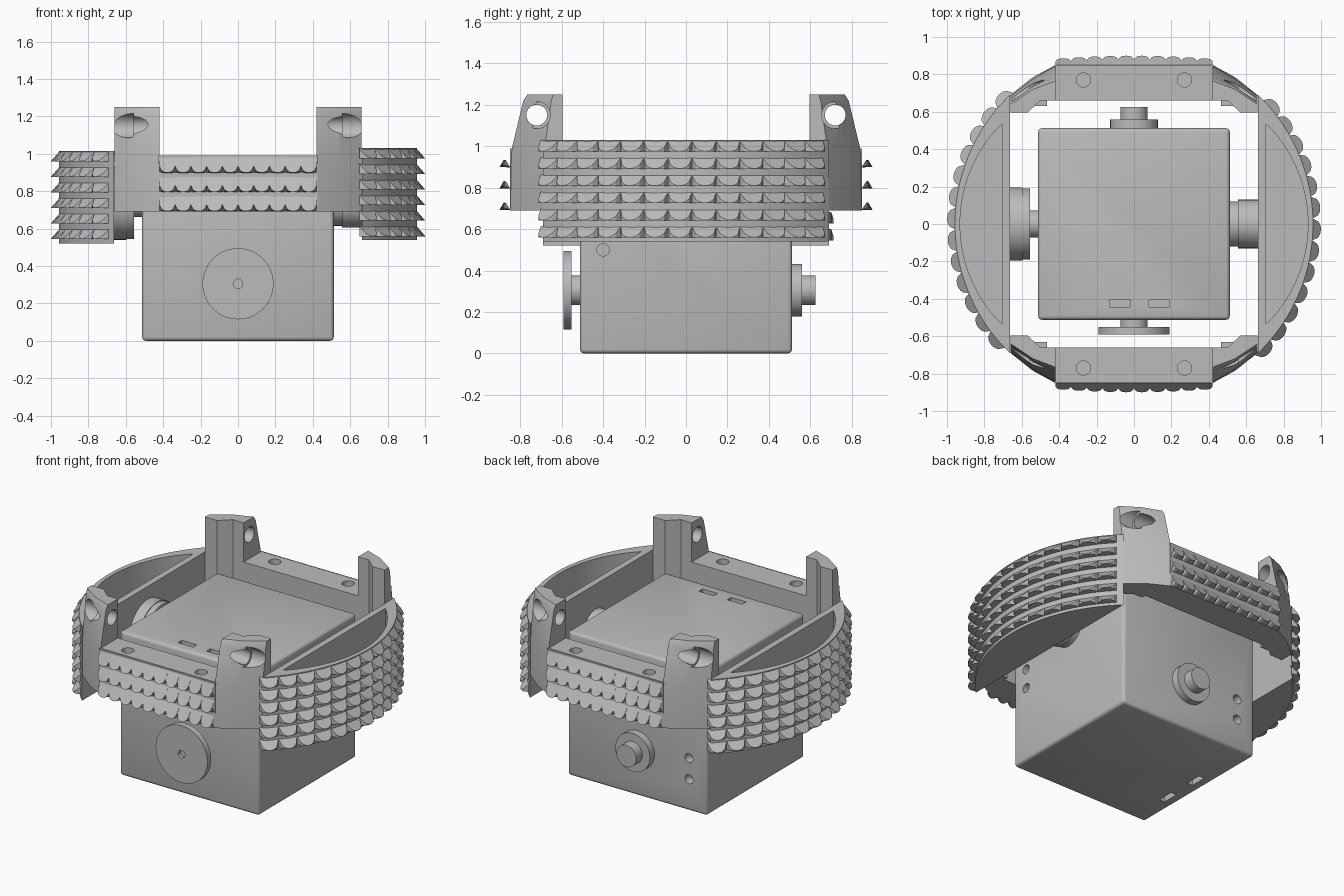
import bpy, bmesh, math
from mathutils import Vector, Matrix

if "Cube" in bpy.data.objects:
    bpy.data.objects.remove(bpy.data.objects["Cube"])

grey = bpy.data.materials.new("plain_grey")
grey.use_nodes = True
colour = (0.5, 0.5, 0.5, 1)
grey.diffuse_color = colour
grey.node_tree.nodes["Principled BSDF"].inputs["Base Color"].default_value = colour


def finish(name, bm):
    bmesh.ops.recalc_face_normals(bm, faces=bm.faces)
    mesh = bpy.data.meshes.new(name)
    bm.to_mesh(mesh)
    bm.free()
    mesh.materials.append(grey)
    ob = bpy.data.objects.new(name, mesh)
    bpy.context.collection.objects.link(ob)
    return ob


def activate(ob):
    bpy.ops.object.select_all(action='DESELECT')
    ob.select_set(True)
    bpy.context.view_layer.objects.active = ob


def loft(name, layers):
    """Solid through stacked outlines, each given as (z, [(x, y), ...])."""
    bm = bmesh.new()
    rings = [[bm.verts.new((x, y, z)) for x, y in pts] for z, pts in layers]
    for a, b in zip(rings, rings[1:]):
        for i in range(len(a)):
            j = (i + 1) % len(a)
            bm.faces.new((a[i], a[j], b[j], b[i]))
    bm.faces.new(rings[0])
    bm.faces.new(rings[-1])
    return finish(name, bm)


def box(name, lo, hi):
    pts = [(lo[0], lo[1]), (hi[0], lo[1]), (hi[0], hi[1]), (lo[0], hi[1])]
    return loft(name, [(lo[2], pts), (hi[2], pts)])


def cylinder(name, a, b, r, sides=40):
    a, b = Vector(a), Vector(b)
    bm = bmesh.new()
    turn = Vector((0, 0, 1)).rotation_difference(b - a).to_matrix().to_4x4()
    bmesh.ops.create_cone(bm, cap_ends=True, segments=sides, radius1=r, radius2=r,
                          depth=(b - a).length, matrix=Matrix.Translation((a + b) / 2) @ turn)
    return finish(name, bm)


def smooth(ob):
    activate(ob)
    bpy.ops.object.shade_smooth_by_angle(angle=math.radians(30))


def cut(ob, cutters):
    for c in cutters:
        c.hide_render = True
        mod = ob.modifiers.new("cut", 'BOOLEAN')
        mod.object, mod.operation, mod.solver = c, 'DIFFERENCE', 'EXACT'
        activate(ob)
        bpy.ops.object.modifier_apply(modifier=mod.name)
        bpy.data.objects.remove(c)


def add_tooth(bm, base, out, width, height, depth, edge):
    """Wedge with a rounded lip: flat sloping top, upright rim, flat underside.
    edge is the share of the depth kept at the two sides."""
    side = Vector((-out.y, out.x, 0))
    lip, rim = [], []
    for i in range(9):
        u = i / 4 - 1
        d = edge + (1 - edge) * math.sqrt(1 - u * u)
        foot = base + side * u * width / 2 + out * depth * d
        lip.append(bm.verts.new(foot + Vector((0, 0, height * (1 - d) + .001))))
        # with a kept edge the underside runs straight back to the wall
        rim.append(bm.verts.new(foot - out * depth * d if edge else foot))
    top = [bm.verts.new(base + side * u * width / 2 - out * .006 + Vector((0, 0, height + .004)))
           for u in (-1, 1)]
    bm.faces.new([top[0]] + lip + [top[1]])
    for i in range(8):
        bm.faces.new((lip[i], rim[i], rim[i + 1], lip[i + 1]))
    if not edge:
        bm.faces.new(rim)


# Central box with rounded edges, screw holes and slots
body = box("body", (-.512, -.512, 0), (.512, .512, .955))
bev = body.modifiers.new("round", 'BEVEL')
bev.width, bev.segments = .02, 3
activate(body)
bpy.ops.object.modifier_apply(modifier="round")
cuts = [box("slot", (x, -.445, .915), (x + .11, -.405, 1)) for x in (-.13, .08)]
cuts += [box("slot", (-.45, y, -.1), (-.41, y + .11, .04)) for y in (-.25, .01)]
cuts += [cylinder("hole", (-.38, .45, z), (-.38, .6, z), .03, 20) for z in (.21, .35)]
cuts += [cylinder("hole", (.45, -.4, z), (.6, -.4, z), .03, 20) for z in (.5, .63)]
cut(body, cuts)
smooth(body)

# Wheel horn and shaft on the front, stepped knob on the back
horn = cylinder("front_horn", (0, -.592, .305), (0, -.552, .305), .19, 64)
cut(horn, [cylinder("hole", (0, -.7, .305), (0, -.57, .305), .025, 20)])
parts = [horn,
         cylinder("front_shaft", (0, -.57, .305), (0, -.5, .305), .072),
         cylinder("back_flange", (0, .5, .305), (0, .56, .305), .127),
         cylinder("back_knob", (0, .55, .305), (0, .625, .305), .072)]

# Pivots joining the box to the side panels
parts += [cylinder("right_shaft", (-.57, 0, .735), (-.5, 0, .735), .072),
          cylinder("right_horn", (-.6, 0, .735), (-.555, 0, .735), .19, 64),
          cylinder("right_socket", (-.68, 0, .735), (-.595, 0, .735), .195, 64),
          cylinder("left_flange", (.5, 0, .735), (.56, 0, .735), .12),
          cylinder("left_socket", (.555, 0, .735), (.68, 0, .735), .13)]
for p in parts:
    smooth(p)


def segment(r, chord, sign, shift=0):
    """Circle segment outline beyond x = chord, circle centred on x = shift."""
    a = math.acos((chord - shift) / r)
    n = 48
    return [(sign * (shift + r * math.cos(t)), sign * r * math.sin(t))
            for t in (-a + 2 * a * i / n for i in range(n + 1))]


# Curved hollow side panels with toothed outsides
R = .957
for name, s, z0, z1 in (("left", 1, .54, 1.03), ("right", -1, .52, 1.015)):
    outline = segment(R, .663, s)
    panel = loft(name + "_panel", [(z0, outline), (z1, outline)])
    inner = segment(.755, .705, s, .175)
    cut(panel, [loft("cavity", [(z0 + .04, inner), (z1 + .1, inner)])])
    smooth(panel)
    bm = bmesh.new()
    step = math.radians(7)
    for i in range(13):
        a = step * (i - 6.25)
        out = Vector((s * math.cos(a), s * math.sin(a), 0))
        for row in range(6):
            base = out * (R - .003) + Vector((0, 0, z1 - .056 - row * .083))
            add_tooth(bm, base, out, R * step, .052, .046, 0)
    finish(name + "_panel_teeth", bm)

# Front and back bars with corner posts
for name, s in (("front", -1), ("back", 1)):
    bar = box(name + "_bar", (-.425, min(s * .66, s * .85), .69), (.425, max(s * .66, s * .85), .99))
    cut(bar, [cylinder("hole", (x, s * .77, .9), (x, s * .77, 1.1), .038, 24) for x in (-.27, .27)])
    bm = bmesh.new()
    for i in range(10):
        x = (i - 4.5) * .084
        for row in range(3):
            base = Vector((x, s * .848, .692 + row * .103))
            add_tooth(bm, base, Vector((0, s, 0)), .084, .09, .052 - .1 * x * x, .6)
    finish(name + "_bar_teeth", bm)

    for side, sx in (("left", 1), ("right", -1)):
        def plan(y_in, y_mid, y_out):
            pts = [(.42, .66), (.5, .66), (.57, .595), (.66, .595),
                   (.66, y_out), (.54, y_mid), (.42, y_in)]
            return [(sx * x, s * y) for x, y in pts]
        post = loft(f"{name}_{side}_post", [
            (.69, plan(.85, .785, .69)), (.97, plan(.845, .775, .685)),
            (1.22, plan(.785, .735, .65)), (1.25, plan(.765, .72, .64))])
        y = s * .72
        cut(post, [cylinder("hole", (sx * .3, y, 1.15), (sx * .8, y, 1.15), .05, 32),
                   cylinder("recess", (sx * .56, y, 1.15), (sx * .8, y, 1.15), .065, 32)])
        smooth(post)
        # Small stiffening block in the inner corner
        xs, ys = sorted((sx * .465, sx * .56)), sorted((s * .63, s * .67))
        box(f"{name}_{side}_corner_block", (xs[0], ys[0], .69), (xs[1], ys[1], .85))
